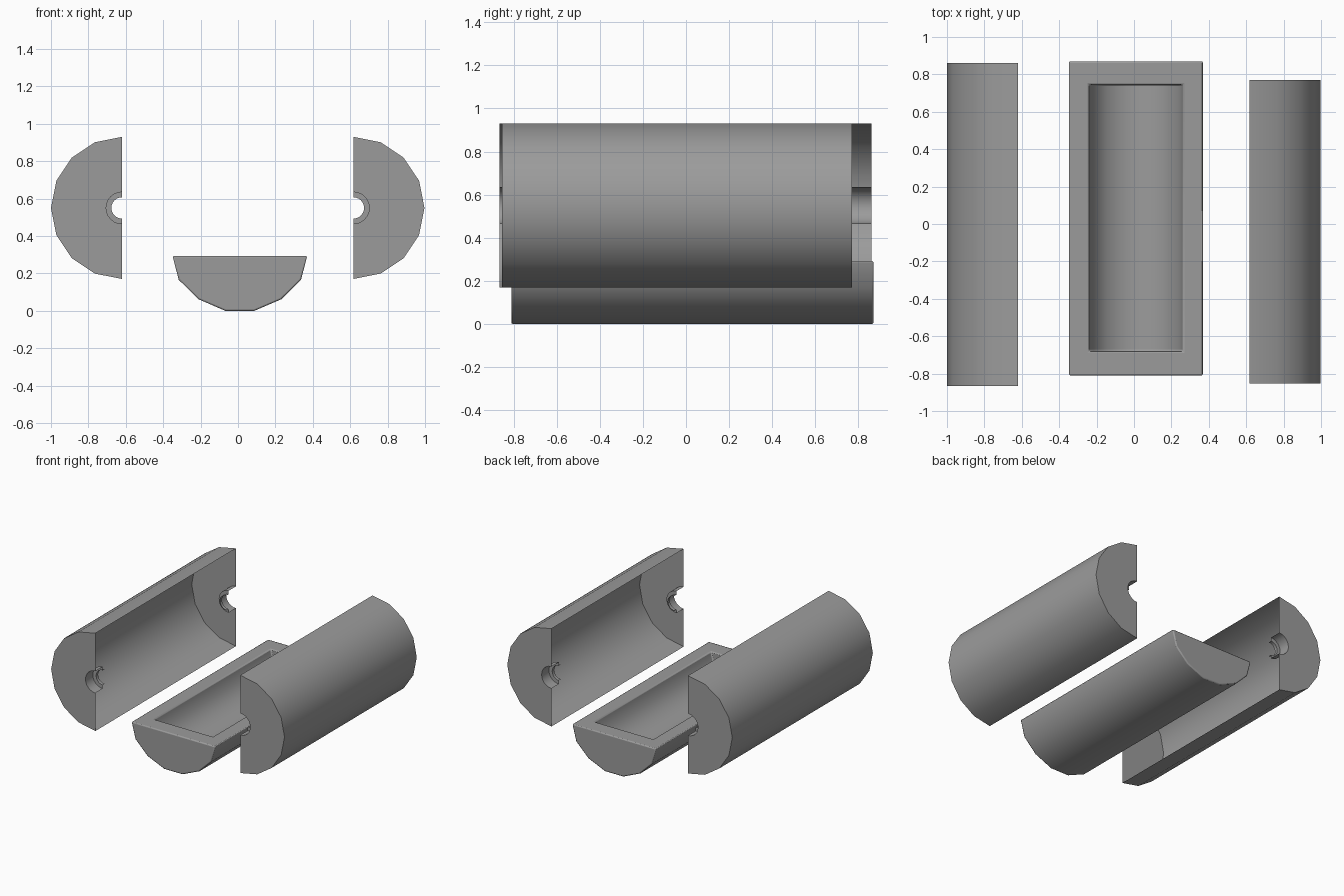
import bpy, bmesh
from math import sin, cos, pi, radians

if "Cube" in bpy.data.objects:
    bpy.data.objects.remove(bpy.data.objects["Cube"])

grey = bpy.data.materials.new("plain_grey")
GREY = (0.33, 0.33, 0.33, 1)
grey.diffuse_color = GREY
grey.use_nodes = True
grey.node_tree.nodes["Principled BSDF"].inputs["Base Color"].default_value = GREY


def finish(bm, name, angle=40):
    bmesh.ops.recalc_face_normals(bm, faces=bm.faces)
    mesh = bpy.data.meshes.new(name)
    bm.to_mesh(mesh)
    bm.free()
    mesh.materials.append(grey)
    obj = bpy.data.objects.new(name, mesh)
    bpy.context.collection.objects.link(obj)
    bpy.ops.object.select_all(action='DESELECT')
    obj.select_set(True)
    bpy.context.view_layer.objects.active = obj
    bpy.ops.object.shade_smooth_by_angle(angle=radians(angle))
    return obj


def bridge(bm, a, b):
    for i in range(len(a) - 1):
        bm.faces.new((a[i], a[i + 1], b[i + 1], b[i]))


# Thin half cylinders with closed ends and a stepped shaft seat in each end
def half_shell(name, side, rim_x, y_front, y_back):
    bm = bmesh.new()

    def arc(radius, y, steps):
        return [bm.verts.new((side * (rim_x + radius * sin(pi * i / steps)), y,
                              0.55 + radius * cos(pi * i / steps)))
                for i in range(steps + 1)]

    walls = []
    for y, inward in ((y_front, 1), (y_back, -1)):
        outer = arc(0.38, y, 8)
        seat = arc(0.085, y, 12)
        bm.faces.new(outer + seat[::-1])
        walls.append(outer)
        # seat tube, inner lip and shaft hole
        stop = arc(0.085, y + inward * 0.09, 12)
        lip = arc(0.057, y + inward * 0.09, 12)
        hole = arc(0.057, y + inward * 0.115, 12)
        bridge(bm, seat, stop)
        bridge(bm, stop, lip)
        bridge(bm, lip, hole)
    bridge(bm, *walls)
    return finish(bm, name)


half_shell("right_half_shell", -1, 0.62, -0.865, 0.86)
half_shell("left_half_shell", 1, 0.617, -0.853, 0.77)

# Rounded trough with a scaled copy of its profile as the cavity
MID, TOP = 0.01, 0.295
half = [(0.36, TOP), (0.327, 0.168), (0.222, 0.064), (0.078, 0.002)]
profile = half + [(-x, z) for x, z in reversed(half)]


def section(bm, scale, y):
    return [bm.verts.new((MID + x * scale, y, TOP + (z - TOP) * scale)) for x, z in profile]


bm = bmesh.new()
loops = [section(bm, 1, -0.81), section(bm, 1, 0.87)]
cavity = [section(bm, 0.7, -0.68), section(bm, 0.7, 0.745)]
for a, b in (loops, cavity):
    bridge(bm, a, b)
    bm.faces.new(a)
    bm.faces.new(b)


def corners(pair):
    a, b = pair
    return [a[0], a[-1], b[-1], b[0]]


rim, lip = corners(loops), corners(cavity)
bridge(bm, rim + rim[:1], lip + lip[:1])
trough = finish(bm, "trough")
bevel = trough.modifiers.new("soft_edges", 'BEVEL')
bevel.width = 0.008
bevel.segments = 2
bevel.limit_method = 'ANGLE'
bevel.angle_limit = radians(50)
for obj in bpy.data.objects:
    obj.select_set(False)
bpy.context.view_layer.update()

# Rest everything on the ground plane
low = min(z for _, z in half)
for obj in bpy.data.objects:
    if obj.name == "trough":
        obj.location.z -= low
